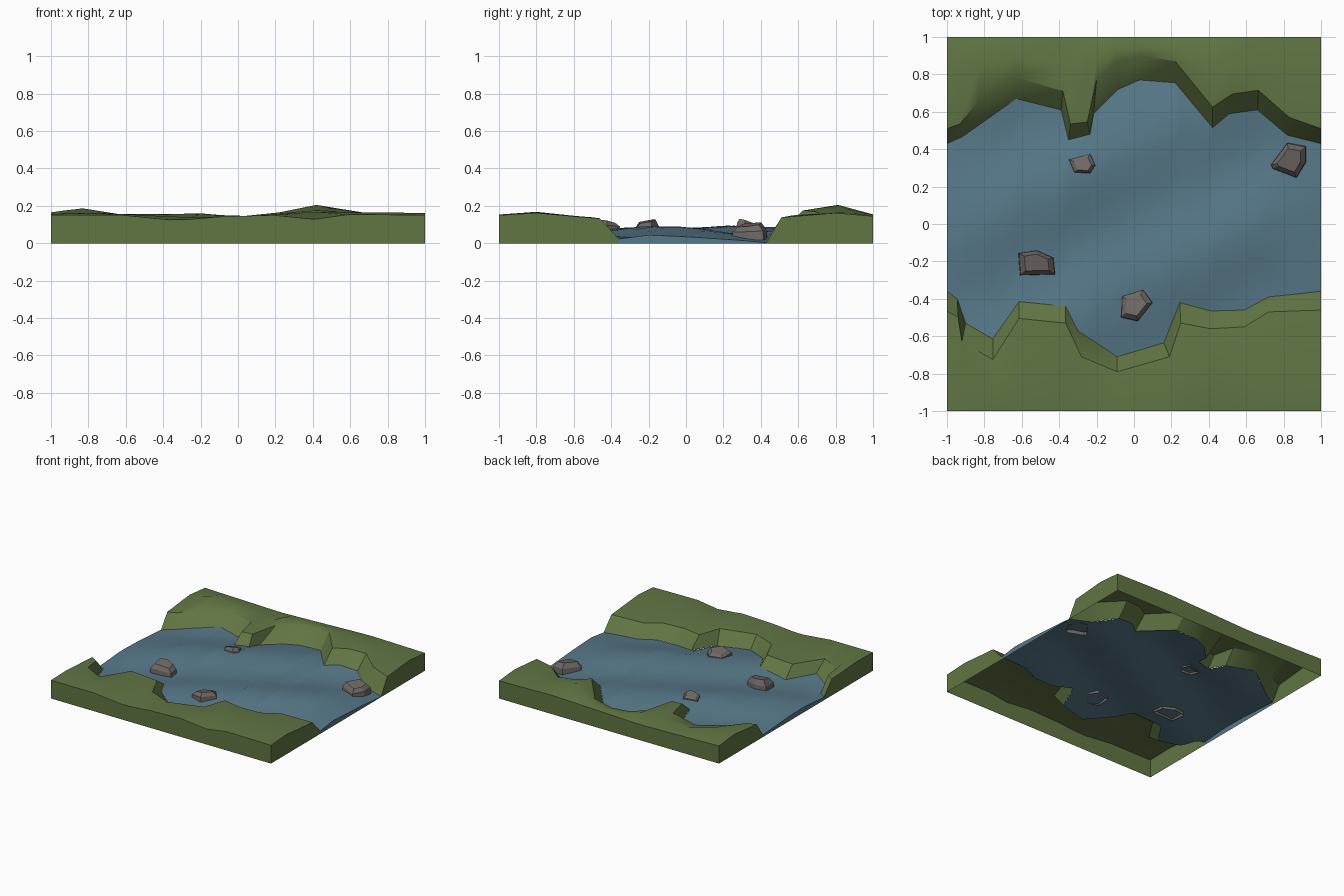
import bpy, bmesh, math

if "Cube" in bpy.data.objects:
    bpy.data.objects.remove(bpy.data.objects["Cube"])

def material(name, rgb):
    m = bpy.data.materials.new(name)
    m.diffuse_color = (*rgb, 1)
    m.use_nodes = True
    m.node_tree.nodes["Principled BSDF"].inputs["Base Color"].default_value = m.diffuse_color
    return m

GRASS = material("grass", (0.12, 0.18, 0.057))
WATER = material("water", (0.095, 0.19, 0.25))
STONE = material("stone", (0.16, 0.14, 0.13))

def lerp(table, x):
    for (x0, v0), (x1, v1) in zip(table, table[1:]):
        if x <= x1:
            return v0 + (v1 - v0) * (x - x0) / (x1 - x0)
    return table[-1][1]

def finish(name, bm, mat, smooth=True):
    bmesh.ops.remove_doubles(bm, verts=bm.verts, dist=1e-5)
    bmesh.ops.recalc_face_normals(bm, faces=bm.faces)
    me = bpy.data.meshes.new(name)
    bm.to_mesh(me)
    bm.free()
    me.materials.append(mat)
    ob = bpy.data.objects.new(name, me)
    bpy.context.collection.objects.link(ob)
    if smooth:
        bpy.ops.object.select_all(action='DESELECT')
        bpy.context.view_layer.objects.active = ob
        ob.select_set(True)
        bpy.ops.object.shade_smooth_by_angle(angle=math.radians(30))
    return ob

# wave height: diagonal crests in mid river, low and nearly level at the ends
RIGHT_END = [(-.4, .018), (-.2, .044), (0, .035), (.3, .015), (.43, .003)]
LEFT_END = [(-.36, .025), (-.1, .045), (.1, .04), (.43, .018)]

def wave(x, y):
    s = -0.45 * x + 0.89 * y - 0.375
    calm = 1 - x ** 4
    mid = 0.058 + 0.024 * math.cos(2 * math.pi * s / 0.68)
    mid += 0.014 * max(0, 1 - ((y - 0.1) / 0.5) ** 2)
    y = max(-.36, min(.43, y))
    return (1 - calm) * lerp(RIGHT_END if x > 0 else LEFT_END, y) + calm * mid

# shorelines (x, y) at the water and at the top of each bank
BACK_LOW = [(-1, .43), (-.92, .465), (-.8, .55), (-.63, .67), (-.39, .61), (-.35, .45),
            (-.235, .48), (-.215, .59), (-.085, .72), (.03, .77), (.22, .755), (.42, .515),
            (.51, .59), (.66, .61), (.82, .475), (1, .43)]
BACK_RIM = [(-1, .51), (-.93, .535), (-.83, .66), (-.635, .785), (-.38, .71), (-.34, .535),
            (-.25, .545), (-.2, .775), (-.095, .87), (.04, .9), (.22, .87), (.42, .625),
            (.525, .695), (.665, .715), (.83, .57), (1, .51)]
FRONT_LOW = [(-1, -.36), (-.945, -.4), (-.9, -.53), (-.755, -.615), (-.615, -.415),
             (-.365, -.44), (-.3, -.57), (-.09, -.71), (.16, -.635), (.245, -.42),
             (.41, -.465), (.59, -.46), (.72, -.39), (1, -.36)]
FRONT_RIM = [(-1, -.465), (-.94, -.5), (-.92, -.63), (-.755, -.725), (-.615, -.505),
             (-.365, -.53), (-.28, -.71), (-.09, -.79), (.19, -.71), (.25, -.53),
             (.41, -.56), (.59, -.55), (.72, -.47), (1, -.46)]

# bank: sloped shore, rolling top, outer and end walls, open underneath
def bank(name, low, rim, side, rim_z, mid_z, edge_z):
    bm = bmesh.new()
    cols = []
    for (lx, ly), (rx, ry) in zip(low, rim):
        # the ridge keeps an even distance, pushed back where the rim cuts in
        my = side * max(0.8, (abs(ry) + 1) / 2)
        pts = [(lx, ly, wave(lx, ly)), (rx, ry, lerp(rim_z, rx)),
               (rx, my, lerp(mid_z, rx)), (rx, side, lerp(edge_z, rx)), (rx, side, 0)]
        cols.append([bm.verts.new(p) for p in pts])
    for a, b in zip(cols, cols[1:]):
        for i in range(4):
            bm.faces.new((a[i], a[i + 1], b[i + 1], b[i]))
    for c, p in ((cols[0], low[0]), (cols[-1], low[-1])):
        bm.faces.new(c + [bm.verts.new((p[0], p[1], 0))])
    return finish(name, bm, GRASS)

bank("back_bank", BACK_LOW, BACK_RIM, 1,
     [(-1, .135), (-.6, .14), (0, .138), (.42, .175), (.66, .16), (1, .138)],
     [(-1, .165), (-.84, .188), (-.6, .15), (-.2, .16), (0, .142), (.22, .165),
      (.42, .205), (.66, .165), (1, .162)],
     [(-1, .145), (-.3, .128), (.5, .155), (1, .145)])
bank("front_bank", FRONT_LOW, FRONT_RIM, -1,
     [(-1, .135), (-.6, .14), (-.1, .135), (.3, .14), (1, .132)],
     [(-1, .155), (-.8, .165), (-.3, .14), (0, .14), (.41, .168), (1, .162)],
     [(-1, .15), (-.6, .15), (-.33, .122), (-.13, .14), (.15, .155), (.4, .127),
      (.6, .155), (1, .15)])

# water sheet lofted between the shorelines, with a low skirt at each open end
xs = sorted({p[0] for p in BACK_LOW + FRONT_LOW})
ROWS = 10
bm = bmesh.new()
grid = []
for x in xs:
    y0, y1 = lerp(FRONT_LOW, x), lerp(BACK_LOW, x)
    ys = [y0 + (y1 - y0) * i / ROWS for i in range(ROWS + 1)]
    grid.append([bm.verts.new((x, y, wave(x, y))) for y in ys])
skirts = [[bm.verts.new((v.co.x, v.co.y, 0)) for v in col] for col in (grid[0], grid[-1])]
grid = [skirts[0]] + grid + [skirts[1]]
for a, b in zip(grid, grid[1:]):
    for i in range(ROWS):
        bm.faces.new((a[i], b[i], b[i + 1], a[i + 1]))
finish("river_water", bm, WATER)

# faceted rocks: outline ring dipping below the water, tilted top, open base
def rock(name, outline, top, tilt):
    bm = bmesh.new()
    n = len(outline)
    cx, cy = (sum(p[k] for p in outline) / n for k in (0, 1))
    base = wave(cx, cy) - 0.018
    rings = []
    for scale, z, t in ((1, base, 0), (.96, base + (top - base) * .6, .5), (.66, top, 1)):
        rings.append([bm.verts.new((cx + (x - cx) * scale, cy + (y - cy) * scale,
                                    z + t * (tilt[0] * (x - cx) + tilt[1] * (y - cy))))
                      for x, y in outline])
    for a, b in zip(rings, rings[1:]):
        for i in range(n):
            j = (i + 1) % n
            bm.faces.new((a[i], a[j], b[j], b[i]))
    bm.faces.new(rings[-1])
    finish(name, bm, STONE, False)

rock("rock_small", [(-.35, .345), (-.235, .375), (-.205, .315), (-.235, .27), (-.32, .275)],
     .118, (.1, -.2))
rock("rock_right", [(.73, .315), (.82, .435), (.92, .415), (.92, .33), (.87, .245), (.74, .295)],
     .1, (-.1, .1))
rock("rock_left", [(-.62, -.155), (-.52, -.14), (-.43, -.18), (-.42, -.27), (-.61, -.275)],
     .118, (-.05, .12))
rock("rock_front", [(-.065, -.385), (.05, -.35), (.1, -.42), (.02, -.52), (-.07, -.5)],
     .115, (.1, -.12))
